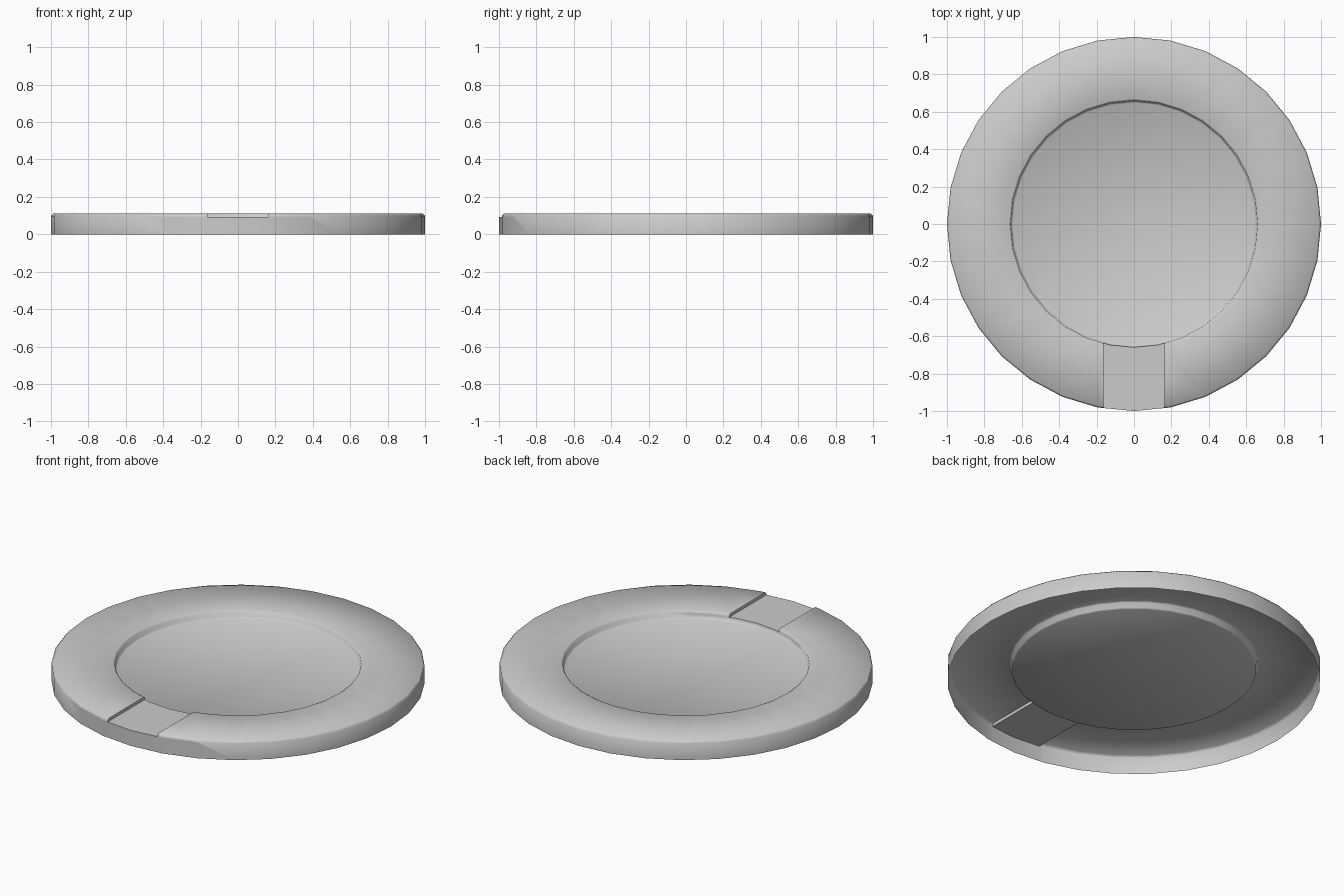
import bpy, bmesh, math
from mathutils import Vector

if "Cube" in bpy.data.objects:
    bpy.data.objects.remove(bpy.data.objects["Cube"])

SIDES = 32
HALF_W = 0.163      # half width of the front notch
NOTCH_Z = 0.092     # notch floor height
EPS = 1e-4

bm = bmesh.new()

# Revolved shell: outer wall, rim, sunken dish (open underneath)
profile = [(1.0, 0.0), (1.0, 0.098), (0.99, 0.11), (0.67, 0.11),
           (0.661, 0.105), (0.657, 0.076), (0.648, 0.07)]
rings = []
for r, z in profile:
    rings.append([bm.verts.new((r * math.cos(2 * math.pi * i / SIDES),
                                r * math.sin(2 * math.pi * i / SIDES), z))
                  for i in range(SIDES)])
for a, b in zip(rings, rings[1:]):
    for i in range(SIDES):
        j = (i + 1) % SIDES
        bm.faces.new((a[i], a[j], b[j], b[i]))
bm.faces.new(rings[-1])


# Cut lines around the notch, front part only
def cut(co, no):
    faces = [f for f in bm.faces if f.calc_center_median().y < -0.5
             and abs(f.calc_center_median().x) < 0.35]
    edges = {e for f in faces for e in f.edges}
    verts = {v for f in faces for v in f.verts}
    bmesh.ops.bisect_plane(bm, geom=list(verts) + list(edges) + faces,
                           dist=1e-6, plane_co=co, plane_no=no)


cut((HALF_W, 0, 0), (1, 0, 0))
cut((-HALF_W, 0, 0), (1, 0, 0))
cut((0, 0, NOTCH_Z), (0, 0, 1))

# Remove the raised rim inside the notch
gone = [f for f in bm.faces if f.calc_center_median().y < -0.5
        and all(abs(v.co.x) < HALF_W + EPS and v.co.z > NOTCH_Z - EPS for v in f.verts)]
bmesh.ops.delete(bm, geom=gone, context='FACES')

# Notch floor
low = [v for v in bm.verts if abs(v.co.z - NOTCH_Z) < EPS
       and abs(v.co.x) < HALF_W + EPS and v.co.y < -0.5]
outer = sorted((v for v in low if v.co.y < -0.8), key=lambda v: v.co.x)
inner = sorted((v for v in low if v.co.y >= -0.8), key=lambda v: -v.co.x)
bm.faces.new(outer + inner)

# Notch side walls
for s in (-1, 1):
    side = [v for v in bm.verts if abs(v.co.x - s * HALF_W) < EPS
            and v.co.y < -0.5 and v.co.z > NOTCH_Z - EPS]
    c = sum((v.co for v in side), Vector()) / len(side)
    side.sort(key=lambda v: math.atan2(v.co.z - c.z, v.co.y - c.y))
    bm.faces.new(side)

bmesh.ops.recalc_face_normals(bm, faces=bm.faces[:])
bm.normal_update()
if max(bm.faces, key=lambda f: f.calc_area()).normal.z < 0:
    bmesh.ops.reverse_faces(bm, faces=bm.faces[:])

mesh = bpy.data.meshes.new("round_tray")
bm.to_mesh(mesh)
bm.free()
tray = bpy.data.objects.new("round_tray", mesh)
bpy.context.collection.objects.link(tray)
bpy.context.view_layer.objects.active = tray
tray.select_set(True)
bpy.ops.object.shade_smooth_by_angle(angle=math.radians(62))
